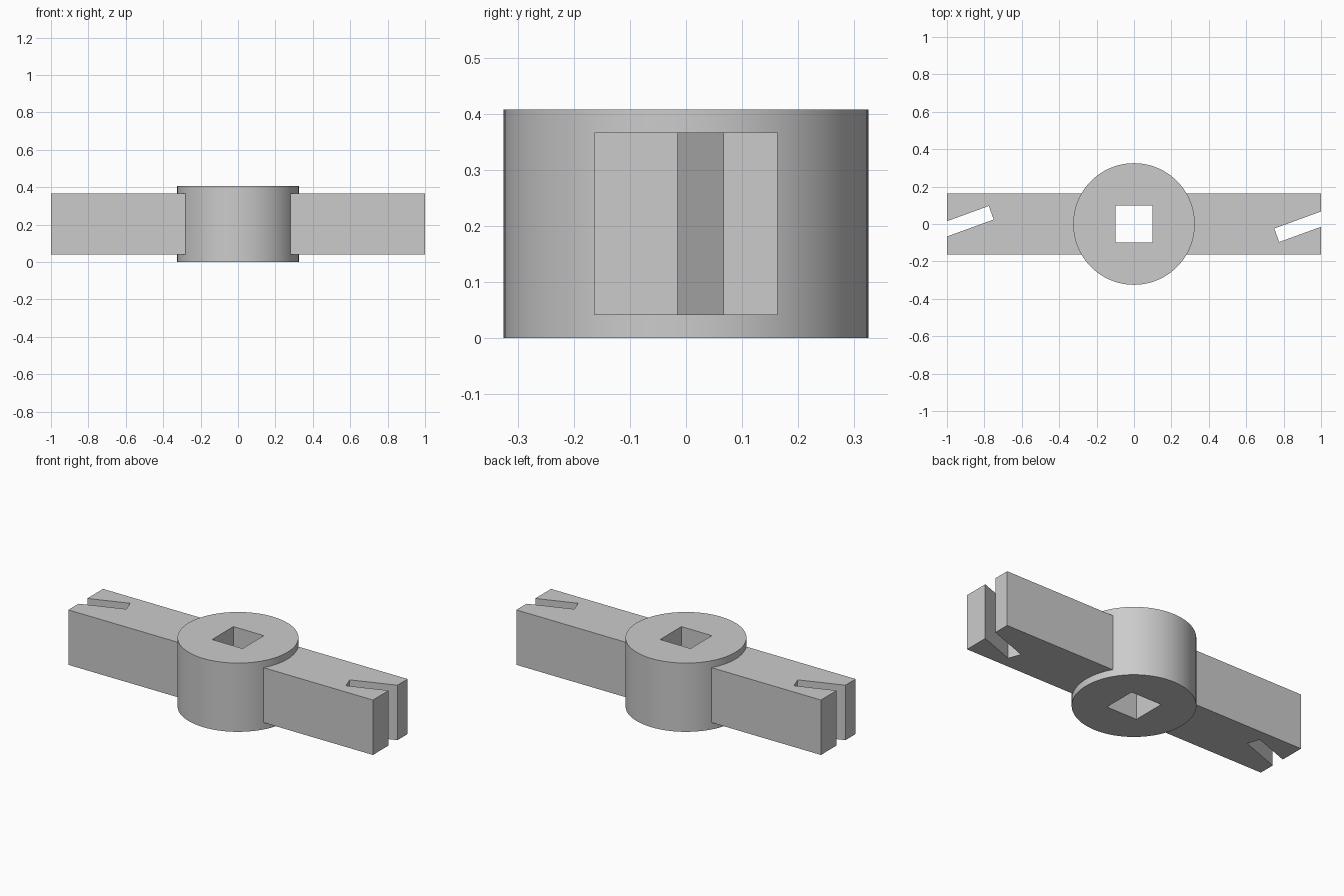
import bpy
import bmesh
import math
from mathutils import Matrix, Vector

cube = bpy.data.objects.get("Cube")
if cube:
    bpy.data.objects.remove(cube, do_unlink=True)

# Single plain grey
GREY = (0.6, 0.6, 0.6, 1.0)
mat = bpy.data.materials.new("plain grey")
mat.use_nodes = True
mat.diffuse_color = GREY
mat.node_tree.nodes["Principled BSDF"].inputs["Base Color"].default_value = GREY

HUB_RADIUS, HUB_HEIGHT, HOLE = 0.325, 0.408, 0.1
ARM_HALF, ARM_BOTTOM, ARM_TOP = 0.163, 0.041, 0.367
SLOT_ANGLE, SLOT_WIDTH = math.radians(20), 0.077
SLOT_END = Vector((0.75, -0.024))


def add_mesh(name, bm):
    bmesh.ops.recalc_face_normals(bm, faces=bm.faces)
    mesh = bpy.data.meshes.new(name)
    bm.to_mesh(mesh)
    bm.free()
    mesh.materials.append(mat)
    obj = bpy.data.objects.new(name, mesh)
    bpy.context.collection.objects.link(obj)
    return obj


def extrude_profile(name, points, z0, z1, spin=0.0):
    """Solid prism from a plan outline, turned about the z axis."""
    bm = bmesh.new()
    face = bm.faces.new([bm.verts.new((x, y, z0)) for x, y in points])
    top = bmesh.ops.extrude_face_region(bm, geom=[face])["geom"]
    moved = [v for v in top if isinstance(v, bmesh.types.BMVert)]
    bmesh.ops.translate(bm, verts=moved, vec=(0, 0, z1 - z0))
    bmesh.ops.rotate(bm, verts=bm.verts, matrix=Matrix.Rotation(spin, 3, "Z"))
    return add_mesh(name, bm)


# Round hub with a square through-hole
segments = 96
circle = [(HUB_RADIUS * math.cos(2 * math.pi * i / segments),
           HUB_RADIUS * math.sin(2 * math.pi * i / segments)) for i in range(segments)]
hub = extrude_profile("hub", circle, 0, HUB_HEIGHT)
square = [(-HOLE, -HOLE), (HOLE, -HOLE), (HOLE, HOLE), (-HOLE, HOLE)]
cutter = extrude_profile("hole_cutter", square, -HOLE, HUB_HEIGHT + HOLE)
cutter.hide_render = True
cut = hub.modifiers.new("square hole", "BOOLEAN")
cut.operation = "DIFFERENCE"
cut.solver = "EXACT"
cut.object = cutter
bpy.context.view_layer.objects.active = hub
hub.select_set(True)
bpy.ops.object.modifier_apply(modifier=cut.name)
bpy.data.objects.remove(cutter, do_unlink=True)
bpy.ops.object.shade_smooth_by_angle(angle=math.radians(30))

# Arm outline with a slanted slot open at the tip
across = Vector((math.sin(SLOT_ANGLE), -math.cos(SLOT_ANGLE))) * SLOT_WIDTH
corners = [SLOT_END, SLOT_END + across]
mouth = [c.y + (1 - c.x) * math.tan(SLOT_ANGLE) for c in corners]
arm = [(0.22, -ARM_HALF), (1, -ARM_HALF), (1, mouth[1]), tuple(corners[1]),
       tuple(corners[0]), (1, mouth[0]), (1, ARM_HALF), (0.22, ARM_HALF)]

# Two arms, half a turn apart
for side, spin in (("left", 0.0), ("right", math.pi)):
    extrude_profile(side + "_arm", arm, ARM_BOTTOM, ARM_TOP, spin)
